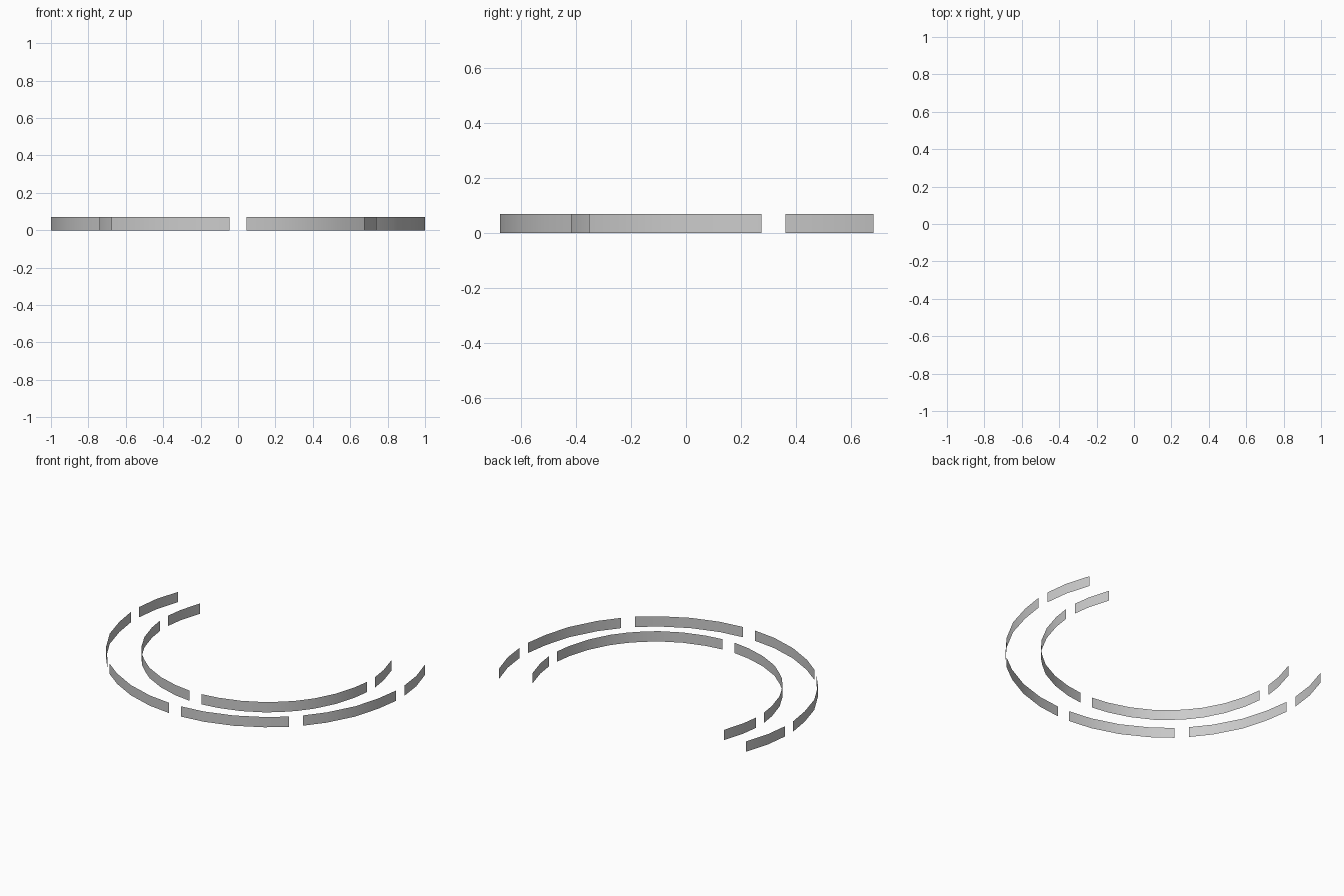
import bpy
import bmesh
import math

if "Cube" in bpy.data.objects:
    bpy.data.objects.remove(bpy.data.objects["Cube"])

HEIGHT = 0.07


def strip(name, path):
    """Thin upright wall along a plan path, mirrored to the other side."""
    bm = bmesh.new()
    low = [bm.verts.new((x, y, 0)) for x, y in path]
    edges = [bm.edges.new(pair) for pair in zip(low, low[1:])]
    top = bmesh.ops.extrude_edge_only(bm, edges=edges)["geom"]
    for v in top:
        if isinstance(v, bmesh.types.BMVert):
            v.co.z = HEIGHT
    # faces point away from the middle of the arc
    for f in bm.faces:
        f.normal_update()
        c = f.calc_center_median()
        if f.normal.x * c.x + f.normal.y * (c.y - 0.3) < 0:
            f.normal_flip()
    mesh = bpy.data.meshes.new(name)
    bm.to_mesh(mesh)
    bm.free()
    obj = bpy.data.objects.new(name, mesh)
    bpy.context.collection.objects.link(obj)
    mirror = obj.modifiers.new("Mirror", "MIRROR")
    mirror.use_mirror_merge = False
    bpy.ops.object.select_all(action="DESELECT")
    obj.select_set(True)
    bpy.context.view_layer.objects.active = obj
    bpy.ops.object.shade_smooth_by_angle(angle=math.radians(30))


# Outer arc: back, side and front strips
strip("outer_back_strip", [(0.93, 0.683), (0.98, 0.52), (1.0, 0.362)])
strip("outer_side_strip", [(1.0, 0.275), (0.976, 0.117), (0.926, -0.058),
                           (0.832, -0.233), (0.738, -0.353)])
strip("outer_front_strip", [(0.677, -0.417), (0.555, -0.51), (0.387, -0.6),
                            (0.205, -0.657), (0.045, -0.677)])

# Inner arc: back strip and long front strip
strip("inner_back_strip", [(0.722, 0.622), (0.765, 0.475), (0.781, 0.362)])
strip("inner_front_strip", [(0.78, 0.275), (0.764, 0.165), (0.721, 0.022),
                            (0.652, -0.11), (0.582, -0.2), (0.525, -0.255),
                            (0.437, -0.328), (0.302, -0.398),
                            (0.162, -0.441), (0.045, -0.458)])
